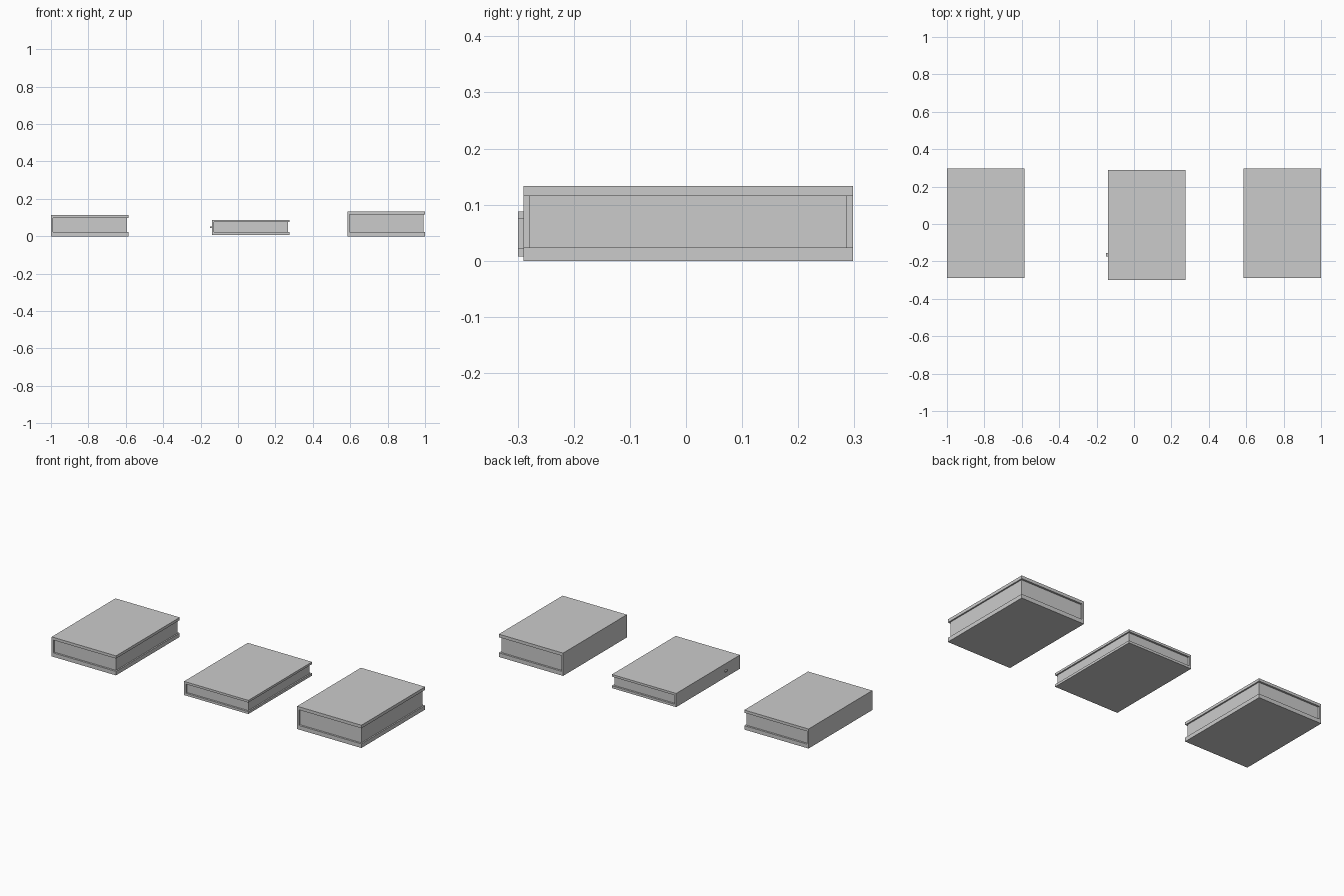
import bpy, bmesh

if "Cube" in bpy.data.objects:
    bpy.data.objects.remove(bpy.data.objects["Cube"])


def add_mesh(name, bm):
    bmesh.ops.recalc_face_normals(bm, faces=bm.faces)
    mesh = bpy.data.meshes.new(name)
    bm.to_mesh(mesh)
    bm.free()
    ob = bpy.data.objects.new(name, mesh)
    bpy.context.collection.objects.link(ob)
    return ob


def prism(name, profile, y0, y1):
    """Extrude a closed x-z outline along y."""
    bm = bmesh.new()
    face = bm.faces.new([bm.verts.new((x, y0, z)) for x, z in profile])
    ext = bmesh.ops.extrude_face_region(bm, geom=[face])
    verts = [v for v in ext["geom"] if isinstance(v, bmesh.types.BMVert)]
    bmesh.ops.translate(bm, verts=verts, vec=(0, y1 - y0, 0))
    return add_mesh(name, bm)


def box(name, x0, x1, y0, y1, z0, z1):
    return prism(name, [(x0, z0), (x1, z0), (x1, z1), (x0, z1)], y0, y1)


WIDTH, LENGTH, SPINE, INSET = 0.415, 0.588, 0.011, 0.011


def book(name, x0, y0, z0, z1, bottom, top):
    x1, y1 = x0 + WIDTH, y0 + LENGTH
    xs = x0 + SPINE
    # C-shaped cover: bottom board, spine and top board in one piece
    prism(name + "_cover", [(x0, z0), (x1, z0), (x1, bottom), (xs, bottom),
                            (xs, top), (x1, top), (x1, z1), (x0, z1)], y0, y1)
    # page block set back from the three open edges
    box(name + "_pages", xs, x1 - 0.008, y0 + INSET, y1 - INSET, bottom, top)


book("left_book", -1.0, -0.29, 0.0, 0.114, 0.023, 0.098)
book("middle_book", -0.139, -0.299, 0.008, 0.088, 0.022, 0.075)
book("right_book", 0.585, -0.29, 0.0, 0.133, 0.024, 0.115)

# small tab on the middle spine
box("spine_tab", -0.149, -0.137, -0.173, -0.155, 0.044, 0.052)
